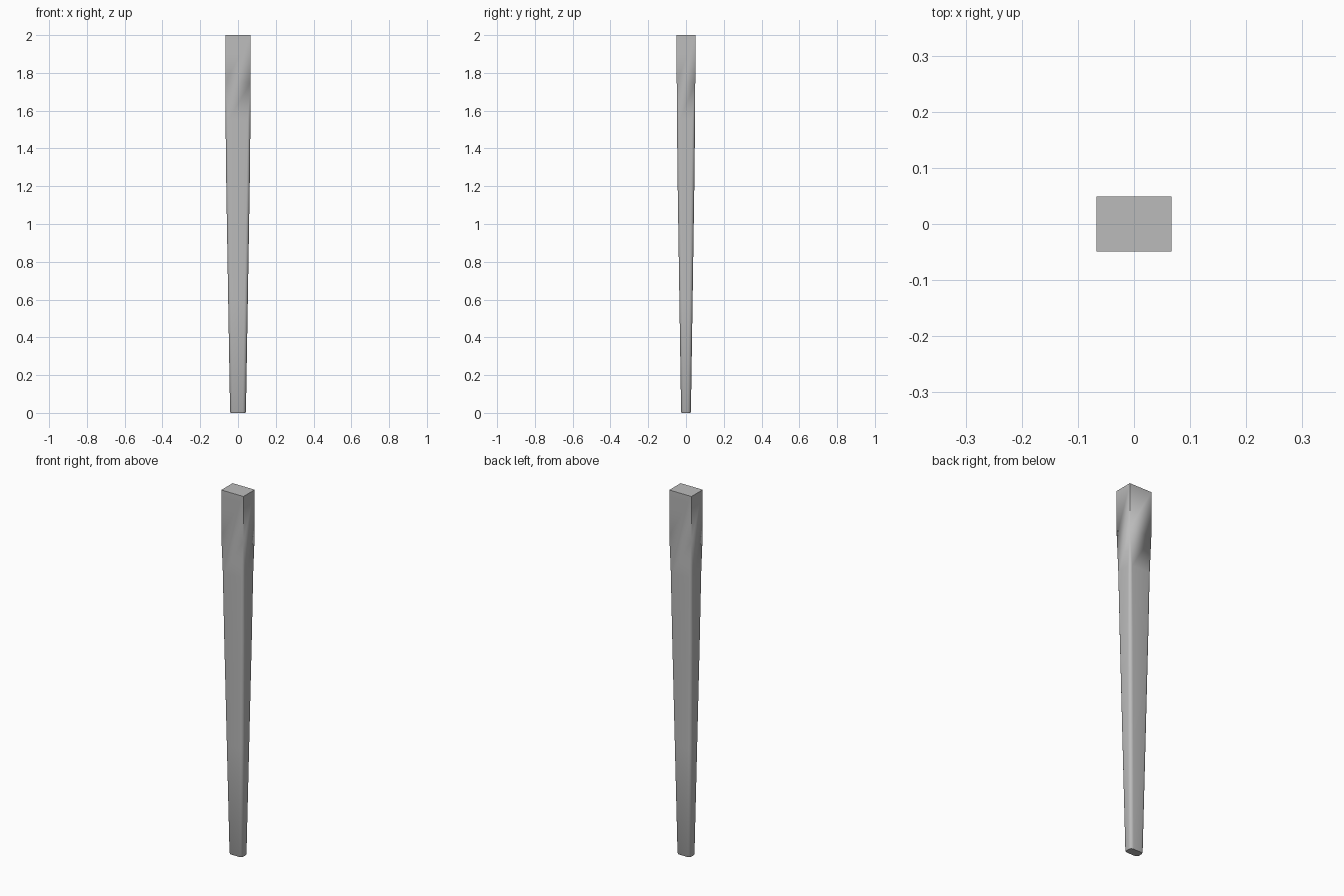
import bpy, bmesh, math

cube = bpy.data.objects.get("Cube")
if cube:
    bpy.data.objects.remove(cube, do_unlink=True)

SEG = 6  # facets per rounded corner


def material(name, rgb):
    m = bpy.data.materials.new(name)
    m.use_nodes = True
    m.diffuse_color = (*rgb, 1)
    m.node_tree.nodes["Principled BSDF"].inputs["Base Color"].default_value = (*rgb, 1)
    return m


def ring(bm, z, hx, hy, r):
    """Rounded rectangle of half sizes hx, hy and corner radius r."""
    verts = []
    for k, (sx, sy) in enumerate([(1, 1), (-1, 1), (-1, -1), (1, -1)]):
        for i in range(SEG + 1):
            a = math.pi / 2 * (k + i / SEG)
            verts.append(bm.verts.new((sx * (hx - r) + r * math.cos(a),
                                       sy * (hy - r) + r * math.sin(a), z)))
    return verts


# Sections from foot to top: height, half width, half depth, corner radius
sections = [
    (0.0, 0.039, 0.023, 0.016),
    (0.006, 0.042, 0.026, 0.018),
    (0.6, 0.052, 0.035, 0.018),
    (1.2, 0.062, 0.044, 0.018),
    (1.55, 0.066, 0.048, 0.015),
    (1.75, 0.067, 0.049, 0.0),
    (2.0, 0.067, 0.049, 0.0),
]

# Tapered leg with a square block at the top
bm = bmesh.new()
rings = [ring(bm, *s) for s in sections]
for low, high in zip(rings, rings[1:]):
    for i in range(len(low)):
        j = (i + 1) % len(low)
        bm.faces.new((low[i], low[j], high[j], high[i]))
bm.faces.new(rings[0][::-1])
bm.faces.new(rings[-1])
bmesh.ops.remove_doubles(bm, verts=bm.verts, dist=0.0001)
bmesh.ops.recalc_face_normals(bm, faces=bm.faces)
mesh = bpy.data.meshes.new("tapered_leg")
bm.to_mesh(mesh)
bm.free()
leg = bpy.data.objects.new("tapered_leg", mesh)
bpy.context.collection.objects.link(leg)
mesh.materials.append(material("plain grey", (0.5, 0.5, 0.5)))

# Smooth corners, sharp block edges
bpy.ops.object.select_all(action="DESELECT")
leg.select_set(True)
bpy.context.view_layer.objects.active = leg
bpy.ops.object.shade_smooth_by_angle(angle=math.radians(30))
